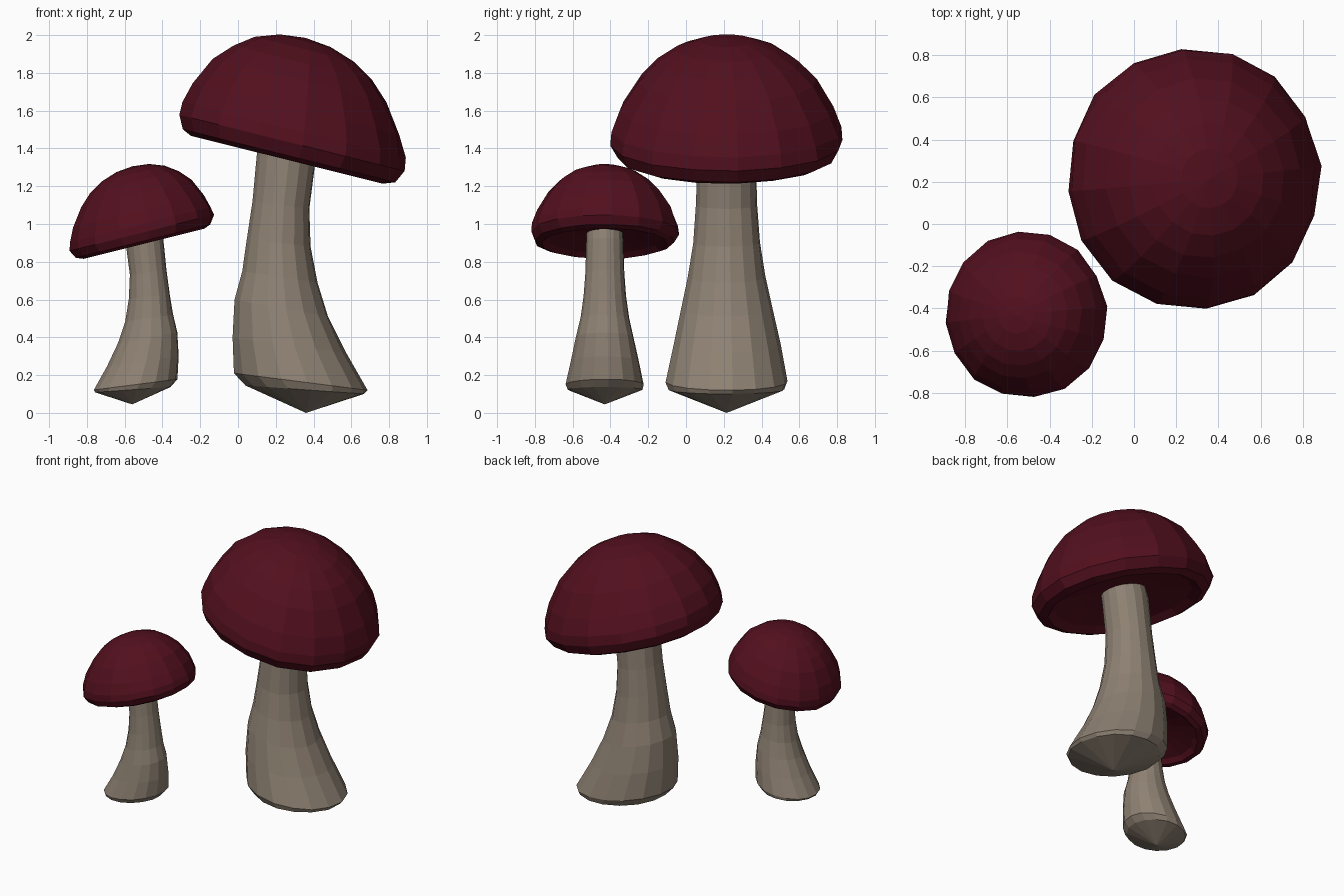
import bpy, bmesh, math, random
from mathutils import Matrix, Vector

if "Cube" in bpy.data.objects:
    bpy.data.objects.remove(bpy.data.objects["Cube"])

SIDES = 16
random.seed(4)


def material(name, color):
    m = bpy.data.materials.new(name)
    m.diffuse_color = (*color, 1)
    m.use_nodes = True
    m.node_tree.nodes["Principled BSDF"].inputs["Base Color"].default_value = m.diffuse_color
    return m


RED = material("cap_red", (0.085, 0.005, 0.013))
TAN = material("stem_tan", (0.27, 0.22, 0.17))


def ring(cx, cz, ux, uz, ry, jitter):
    """Ellipse of points around (cx, 0, cz); (ux, uz) is its half axis in the xz plane."""
    pts = []
    for i in range(SIDES):
        a = 2 * math.pi * (i + 0.25) / SIDES
        k = 1 + random.uniform(-jitter, jitter)
        pts.append(Vector((cx + ux * math.cos(a) * k, ry * math.sin(a) * k,
                           cz + uz * math.cos(a) * k)))
    return pts


def loft(name, start, rings, end, mat):
    """Closed skin from a start point through rings to an end point."""
    bm = bmesh.new()
    loops = [[bm.verts.new(p) for p in r] for r in rings]
    a, b = bm.verts.new(start), bm.verts.new(end)
    for i in range(SIDES):
        j = (i + 1) % SIDES
        bm.faces.new((a, loops[0][j], loops[0][i]))
        bm.faces.new((b, loops[-1][i], loops[-1][j]))
        for lo, hi in zip(loops, loops[1:]):
            bm.faces.new((lo[i], lo[j], hi[j], hi[i]))
    bmesh.ops.recalc_face_normals(bm, faces=bm.faces)
    mesh = bpy.data.meshes.new(name)
    bm.to_mesh(mesh)
    bm.free()
    mesh.materials.append(mat)
    ob = bpy.data.objects.new(name, mesh)
    bpy.context.collection.objects.link(ob)
    return ob


# stem rings: left x, left z, right x, right z, depth radius
STEM = [
    (0.04, 0.145, 0.67, 0.10, 0.31), (-0.02, 0.21, 0.685, 0.12, 0.325),
    (-0.03, 0.40, 0.57, 0.32, 0.285), (-0.02, 0.60, 0.48, 0.51, 0.243),
    (0.02, 0.75, 0.42, 0.69, 0.205), (0.045, 0.92, 0.387, 0.88, 0.178),
    (0.075, 1.12, 0.38, 1.08, 0.163), (0.10, 1.39, 0.41, 1.32, 0.155),
    (0.13, 1.50, 0.43, 1.43, 0.15),
]
# cap profile (radius, height along the tilted axis), from underside to crown
CAP = [
    (0.28, 0.00), (0.47, -0.035), (0.525, -0.073), (0.585, -0.05), (0.62, 0.02),
    (0.612, 0.09), (0.568, 0.20), (0.475, 0.35), (0.38, 0.445), (0.27, 0.517), (0.14, 0.562),
]
TILT = math.radians(14)
U = Vector((math.cos(TILT), 0, -math.sin(TILT)))
V = Vector((math.sin(TILT), 0, math.cos(TILT)))
CENTRE = Vector((0.28, 0, 1.41))


def cap_point(height):
    # the crown leans slightly off the cap axis
    return CENTRE + V * height - U * 0.11 * max(height, 0)


def mushroom(prefix, matrix):
    # stem
    rings = [ring((lx + rx) / 2, (lz + rz) / 2, (rx - lx) / 2, (rz - lz) / 2, ry, 0.012)
             for lx, lz, rx, rz, ry in STEM]
    stem = loft(prefix + "_stem", (0.36, 0, 0.0), rings, (0.28, 0, 1.47), TAN)
    # cap with a shallow hollow underside
    rings = []
    for r, h in CAP:
        c = cap_point(h)
        rings.append(ring(c.x, c.z, U.x * r, U.z * r, r, 0.012))
    cap = loft(prefix + "_cap", cap_point(0.03), rings, cap_point(0.577), RED)
    for ob in (stem, cap):
        ob.data.transform(matrix)


mushroom("large_mushroom", Matrix.Translation((0, 0.215, 0)))
# the small one is a turned, scaled version of the large one
mushroom("small_mushroom",
         Matrix.Translation((-0.56, -0.43, 0.045)) @ Matrix.Rotation(math.pi, 4, 'Z')
         @ Matrix.Scale(0.635, 4) @ Matrix.Translation((-0.36, 0, 0)))
